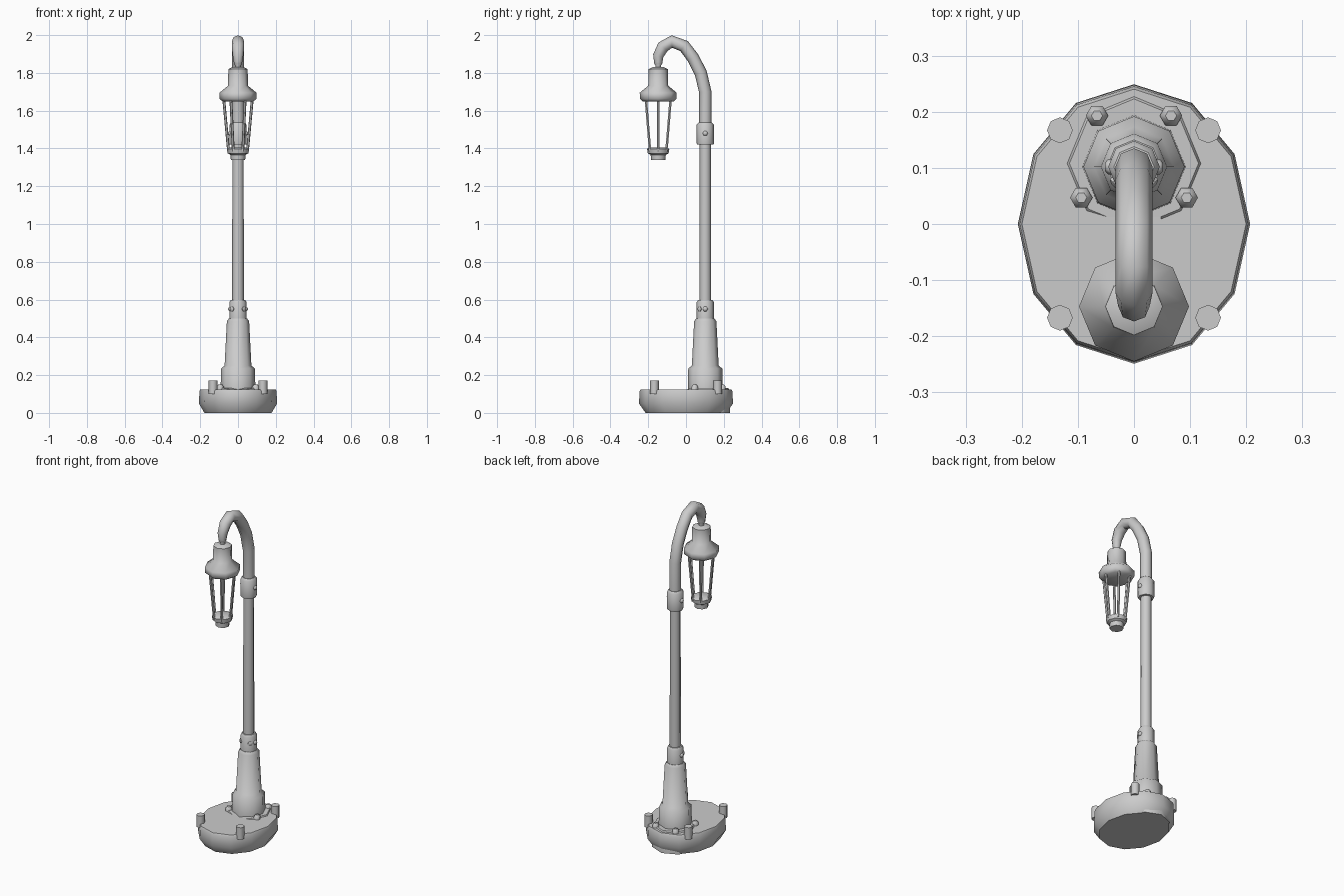
import bpy, bmesh, math
from mathutils import Vector

if "Cube" in bpy.data.objects:
    bpy.data.objects.remove(bpy.data.objects["Cube"])

PY, LY = 0.102, -0.147      # pole and lantern axes (y)


def finish(name, bm, angle=50):
    bmesh.ops.recalc_face_normals(bm, faces=bm.faces)
    me = bpy.data.meshes.new(name)
    bm.to_mesh(me)
    bm.free()
    ob = bpy.data.objects.new(name, me)
    bpy.context.collection.objects.link(ob)
    bpy.ops.object.select_all(action='DESELECT')
    ob.select_set(True)
    bpy.context.view_layer.objects.active = ob
    bpy.ops.object.shade_smooth_by_angle(angle=math.radians(angle))
    return ob


def skin(bm, rings):
    """Bridge a list of vertex-coordinate rings and cap both ends."""
    vs = [[bm.verts.new(p) for p in r] for r in rings]
    n = len(vs[0])
    for a, b in zip(vs, vs[1:]):
        for i in range(n):
            j = (i + 1) % n
            bm.faces.new((a[i], a[j], b[j], b[i]))
    bm.faces.new(vs[0][::-1])
    bm.faces.new(vs[-1])


def lathe(name, profile, x=0, y=0, n=8, sx=1, sy=1):
    bm = bmesh.new()
    skin(bm, [[(x + r * sx * math.cos(2 * math.pi * i / n),
                y + r * sy * math.sin(2 * math.pi * i / n), z) for i in range(n)]
              for r, z in profile])
    return finish(name, bm)


def tube(name, path, radii, n=8):
    """Sweep an n-gon along a path, with one radius per point."""
    pts = [Vector(p) for p in path]
    rings = []
    for k, p in enumerate(pts):
        t = (pts[min(k + 1, len(pts) - 1)] - pts[max(k - 1, 0)]).normalized()
        u = Vector((1, 0, 0)) if abs(t.x) < 0.8 else Vector((0, 1, 0))
        u = (u - t * u.dot(t)).normalized()
        v = t.cross(u)
        rings.append([p + radii[k] * (u * math.cos(2 * math.pi * i / n)
                                      + v * math.sin(2 * math.pi * i / n)) for i in range(n)])
    bm = bmesh.new()
    skin(bm, rings)
    return finish(name, bm)


# Oval plinth
lathe("plinth", [(0.86, 0), (1, 0.05), (0.985, 0.115), (0.965, 0.125)],
      n=12, sx=0.207, sy=0.249)

# Octagonal pole flange, sunk into the plinth at its front point
flange = lathe("pole_flange", [(0.125, 0.0), (0.125, 0.115), (0.115, 0.132)], y=0.108)
for v in flange.data.vertices:
    if v.co.y < 0.0:
        v.co.z = min(v.co.z, 0.115)

# Stepped pedestal, pole and collars
lathe("pedestal", [(0.092, 0.125), (0.09, 0.235), (0.071, 0.25),
                   (0.059, 0.485), (0.048, 0.50)], y=PY)
lathe("pole", [(0.031, 0.49), (0.030, 1.45)], y=PY)
lathe("lower_collar", [(0.046, 0.49), (0.046, 0.585), (0.038, 0.598)], y=PY)
lathe("upper_collar", [(0.044, 1.42), (0.046, 1.43), (0.046, 1.525), (0.036, 1.537)], y=PY)

# Curved arm
path = [(1.45, PY), (1.70, PY), (1.80, 0.078), (1.88, 0.037), (1.942, -0.01),
        (1.966, -0.075), (1.938, -0.122), (1.89, -0.147), (1.855, LY)]
tube("arm", [(0, y, z) for z, y in path], [0.033] * 7 + [0.028, 0.022])
lathe("hanger", [(0.018, 1.82), (0.014, 1.838), (0.022, 1.85), (0.022, 1.868)], y=LY)

# Lantern cap and bottom cup
lathe("lantern_cap", [(0.08, 1.648), (0.097, 1.662), (0.098, 1.695), (0.053, 1.732),
                      (0.051, 1.82), (0.03, 1.83)], y=LY)
lathe("lantern_cup", [(0.038, 1.338), (0.040, 1.366), (0.055, 1.374),
                      (0.059, 1.398), (0.045, 1.405)], y=LY)

# Lantern cage bars
for k in range(6):
    a = k * math.pi / 3
    c, s = math.cos(a), math.sin(a)
    tube(f"lantern_bar_{k}", [(0.05 * c, LY + 0.05 * s, 1.385),
                              (0.076 * c, LY + 0.076 * s, 1.665)], [0.0075] * 2, n=6)

# Plinth posts and flange bolts, mirrored left and right
for sx in (-1, 1):
    for sy in (-1, 1):
        lathe("plinth_post", [(0.023, 0.10), (0.023, 0.172)], 0.132 * sx, 0.167 * sy)
    for bx, by in ((0.066, 0.193), (0.094, 0.047)):
        lathe("flange_bolt", [(0.020, 0.11), (0.020, 0.138), (0.010, 0.150)],
              bx * sx, by, n=6)

# Collar screws pointing outward
for z, start in ((0.55, 0), (1.48, 0)):
    for k in range(2):
        a = start + k * math.pi
        d = Vector((math.cos(a), math.sin(a), 0))
        o = Vector((0, PY, z))
        tube("collar_screw", [o + d * 0.03, o + d * 0.046, o + d * 0.052],
             [0.014, 0.014, 0.007], n=6)
o = Vector((0, PY, 0.55))
for sx in (-1, 1):
    d = Vector((0.72 * sx, -0.7, 0))
    tube("collar_screw", [o + d * 0.03, o + d * 0.046, o + d * 0.05],
         [0.014, 0.014, 0.007], n=6)
